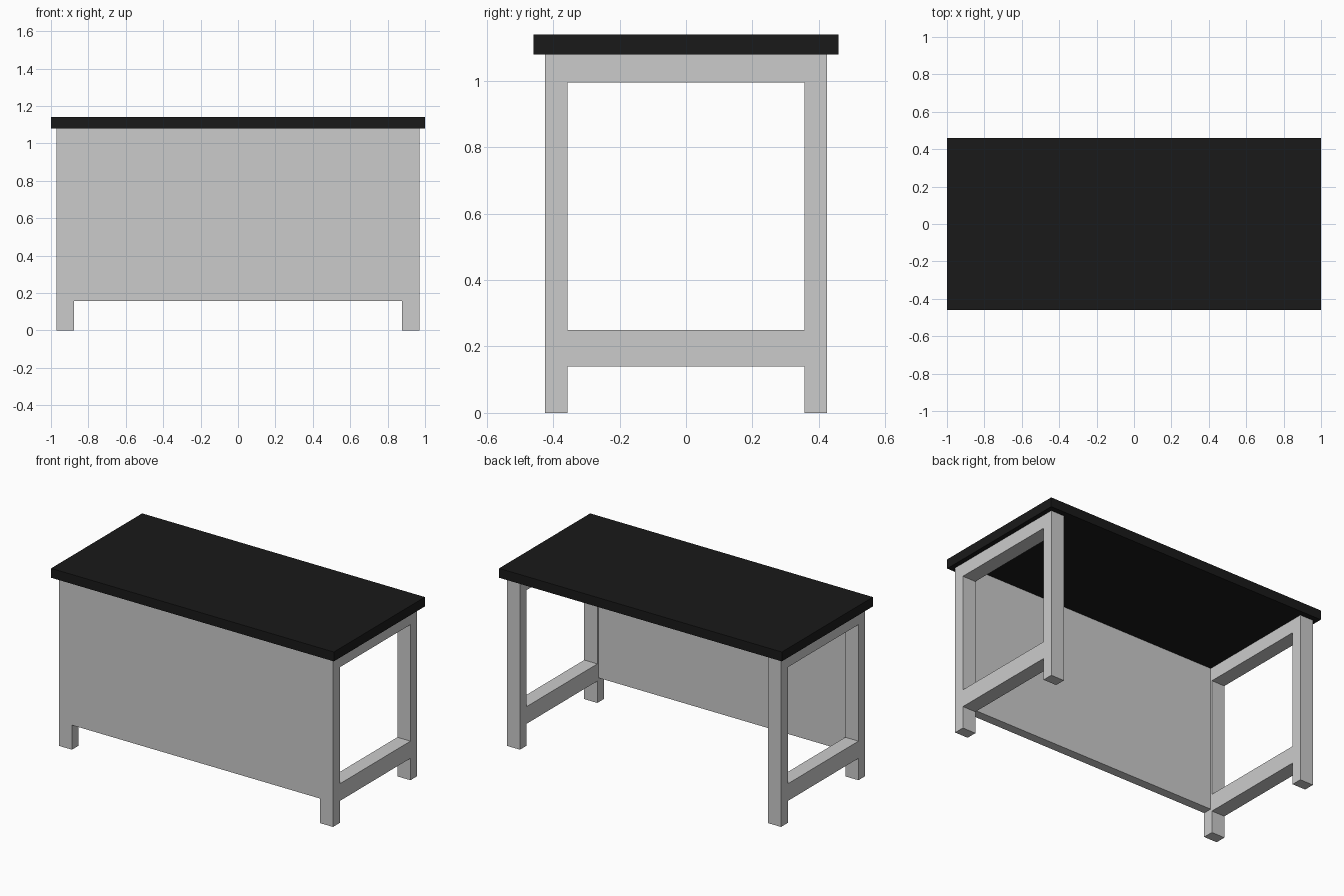
import bpy

if "Cube" in bpy.data.objects:
    bpy.data.objects.remove(bpy.data.objects["Cube"])


def box(name, x, y, z):
    """Box spanning the given (min, max) ranges."""
    bounds = (x, y, z)
    bpy.ops.mesh.primitive_cube_add(size=1, location=[(a + b) / 2 for a, b in bounds])
    obj = bpy.context.object
    obj.name = name
    obj.scale = [b - a for a, b in bounds]
    bpy.ops.object.transform_apply(location=False, rotation=False, scale=True)
    return obj


LEG_OUT, LEG_IN = 0.97, 0.877     # leg extents in x
DEPTH_OUT, DEPTH_IN = 0.425, 0.357  # leg extents in y
TOP_Z = 1.08

# Dark worktop
top = box("table_top", (-1, 1), (-0.46, 0.46), (TOP_Z, 1.14))
black = bpy.data.materials.new("black_top")
black.diffuse_color = (0.01, 0.01, 0.01, 1)
black.use_nodes = True
black.node_tree.nodes["Principled BSDF"].inputs["Base Color"].default_value = black.diffuse_color
top.data.materials.append(black)

# End frames: two legs joined by an upper and a lower rail
for side, x in (("left", (-LEG_OUT, -LEG_IN)), ("right", (LEG_IN, LEG_OUT))):
    box(f"{side}_front_leg", x, (-DEPTH_OUT, -DEPTH_IN), (0, TOP_Z))
    box(f"{side}_back_leg", x, (DEPTH_IN, DEPTH_OUT), (0, TOP_Z))
    box(f"{side}_lower_rail", x, (-DEPTH_IN, DEPTH_IN), (0.14, 0.25))
    box(f"{side}_upper_rail", x, (-DEPTH_IN, DEPTH_IN), (0.995, TOP_Z))

# Front panel, flush with the outside of the legs
box("front_panel", (-LEG_IN, LEG_IN), (-DEPTH_OUT, -0.367), (0.157, TOP_Z))
